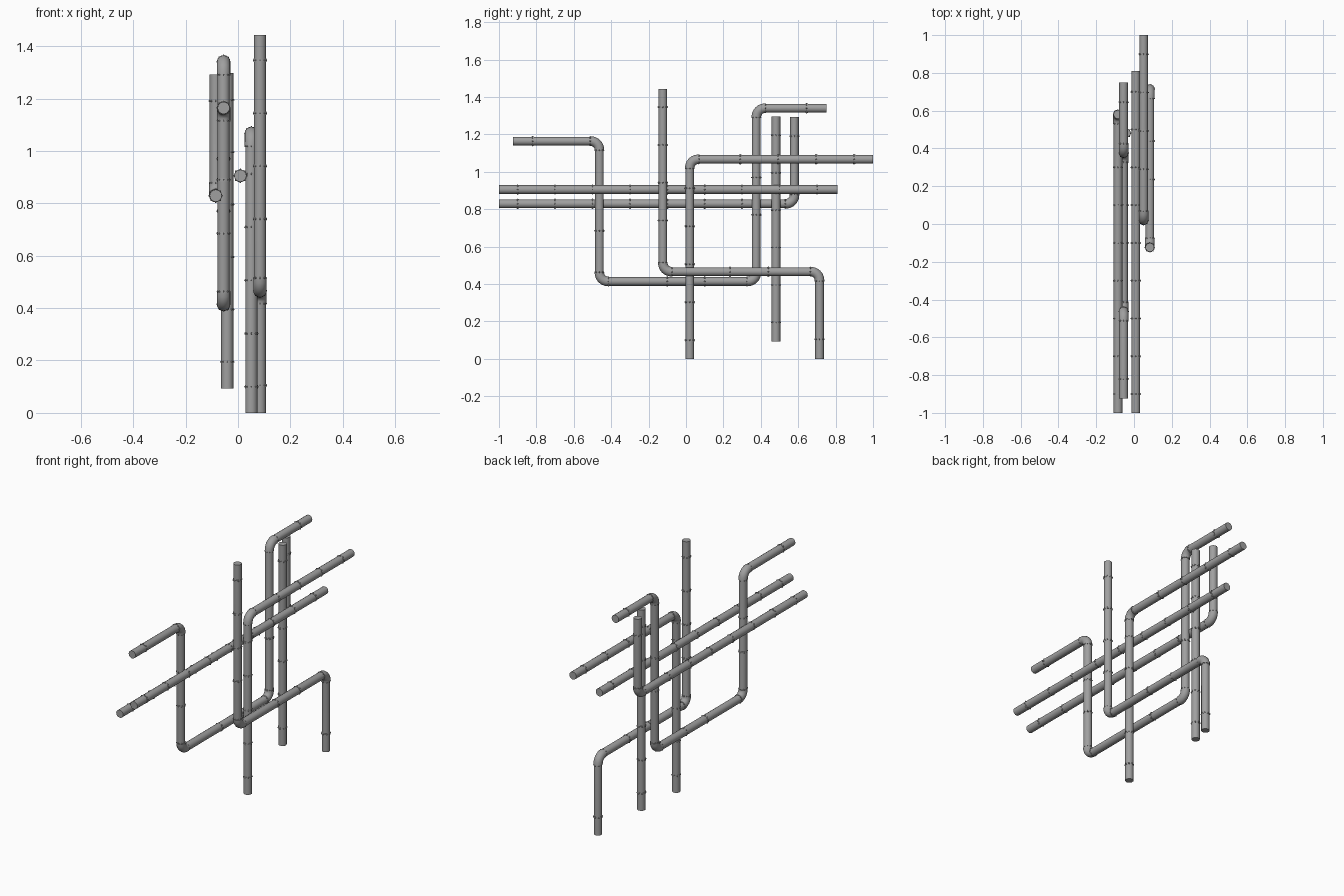
import bpy, bmesh, math
from mathutils import Vector, Matrix

if "Cube" in bpy.data.objects:
    bpy.data.objects.remove(bpy.data.objects["Cube"])

R = 0.0232      # pipe radius
RE = 0.0256     # elbow radius
BEND = 0.046    # elbow centreline radius
SIDES = 16

# Dark grey metal
METAL = bpy.data.materials.new("dark_metal")
METAL.diffuse_color = (0.35, 0.35, 0.35, 1)
METAL.use_nodes = True
METAL.node_tree.nodes["Principled BSDF"].inputs["Base Color"].default_value = METAL.diffuse_color


def finish(bm, name):
    bmesh.ops.recalc_face_normals(bm, faces=bm.faces)
    mesh = bpy.data.meshes.new(name)
    bm.to_mesh(mesh)
    bm.free()
    mesh.materials.append(METAL)
    obj = bpy.data.objects.new(name, mesh)
    bpy.context.collection.objects.link(obj)
    bpy.ops.object.select_all(action='DESELECT')
    obj.select_set(True)
    bpy.context.view_layer.objects.active = obj
    bpy.ops.object.shade_smooth_by_angle(angle=math.radians(35))
    return obj


def sweep(bm, pts, r, start_dir, end_dir):
    """Capped tube along points lying in a plane of constant x."""
    side = Vector((1, 0, 0))
    rings = []
    for i, p in enumerate(pts):
        if i == 0:
            t = start_dir
        elif i == len(pts) - 1:
            t = end_dir
        else:
            t = (pts[i + 1] - pts[i - 1]).normalized()
        n = t.cross(side)
        angles = [2 * math.pi * k / SIDES for k in range(SIDES)]
        rings.append([bm.verts.new(p + side * (r * math.cos(a)) + n * (r * math.sin(a)))
                      for a in angles])
    for a, b in zip(rings, rings[1:]):
        for k in range(SIDES):
            j = (k + 1) % SIDES
            bm.faces.new((a[k], a[j], b[j], b[k]))
    bm.faces.new(rings[0])
    bm.faces.new(rings[-1])


def rivets(bm, p, t, r):
    side = Vector((1, 0, 0))
    n = t.cross(side)
    for k in range(8):
        a = math.pi * k / 4
        c = p + (side * math.cos(a) + n * math.sin(a)) * r
        bmesh.ops.create_uvsphere(bm, u_segments=6, v_segments=4, radius=0.0037,
                                  matrix=Matrix.Translation(c))


def build_pipe(name, x, corners, joints):
    c = [Vector((x, y, z)) for y, z in corners]
    path, elbows = [c[0]], []
    for a, b, d in zip(c, c[1:], c[2:]):
        u, v = (b - a).normalized(), (d - b).normalized()
        centre = b - u * BEND + v * BEND
        arc = [centre - v * BEND * math.cos(s) + u * BEND * math.sin(s)
               for s in (math.pi / 2 * i / 6 for i in range(7))]
        path += arc
        elbows.append((arc, u, v))
    path.append(c[-1])

    # Main tube
    bm = bmesh.new()
    sweep(bm, path, R, (c[1] - c[0]).normalized(), (c[-1] - c[-2]).normalized())
    finish(bm, name)

    # Elbow sleeves, joint collars and their rivets
    bm = bmesh.new()
    rv = bmesh.new()
    for arc, u, v in elbows:
        sweep(bm, arc, RE, u, v)
        rivets(rv, arc[0] - u * 0.003, u, R)
        rivets(rv, arc[-1] + v * 0.003, v, R)
    for seg, positions in enumerate(joints):
        a, t = c[seg], (c[seg + 1] - c[seg]).normalized()
        axis = 1 if abs(t.y) > 0.5 else 2
        for q in positions:
            p = a.copy()
            p[axis] = q
            sweep(bm, [p - t * 0.006, p + t * 0.006], R + 0.0012, t, t)
            rivets(rv, p, t, R + 0.001)
    finish(bm, name + "_fittings")
    finish(rv, name + "_rivets")


def every(start, count, step=0.2):
    return [start + step * i for i in range(count)]


# Straight runs
build_pipe("long_horizontal_pipe", 0.009, [(-1, 0.905), (0.81, 0.905)], [every(-0.9, 9)])
build_pipe("straight_riser_pipe", -0.041, [(0.481, 0.093), (0.481, 1.297)], [every(0.195, 6)])

# Single-bend pipes
build_pipe("rear_corner_pipe", -0.085, [(-1, 0.829), (0.58, 0.829), (0.58, 1.292)],
           [every(-0.9, 7), [1.19]])
build_pipe("front_corner_pipe", 0.051, [(0.02, 0), (0.02, 1.067), (1, 1.067)],
           [every(0.1, 5, 0.203), every(0.29, 4, 0.203)])

# Double-bend pipe
build_pipe("stepped_pipe", 0.084, [(-0.124, 1.443), (-0.124, 0.466), (0.714, 0.466), (0.714, 0)],
           [every(0.74, 4, 0.202), [0.235, 0.44], [0.105]])

# Pipe with a U-shaped drop
build_pipe("u_drop_pipe", -0.055,
           [(-0.925, 1.164), (-0.463, 1.164), (-0.463, 0.414), (0.376, 0.414),
            (0.376, 1.34), (0.75, 1.34)],
           [[-0.82], [0.685, 0.89], [-0.1, 0.1], [0.77, 0.97], [0.645]])
